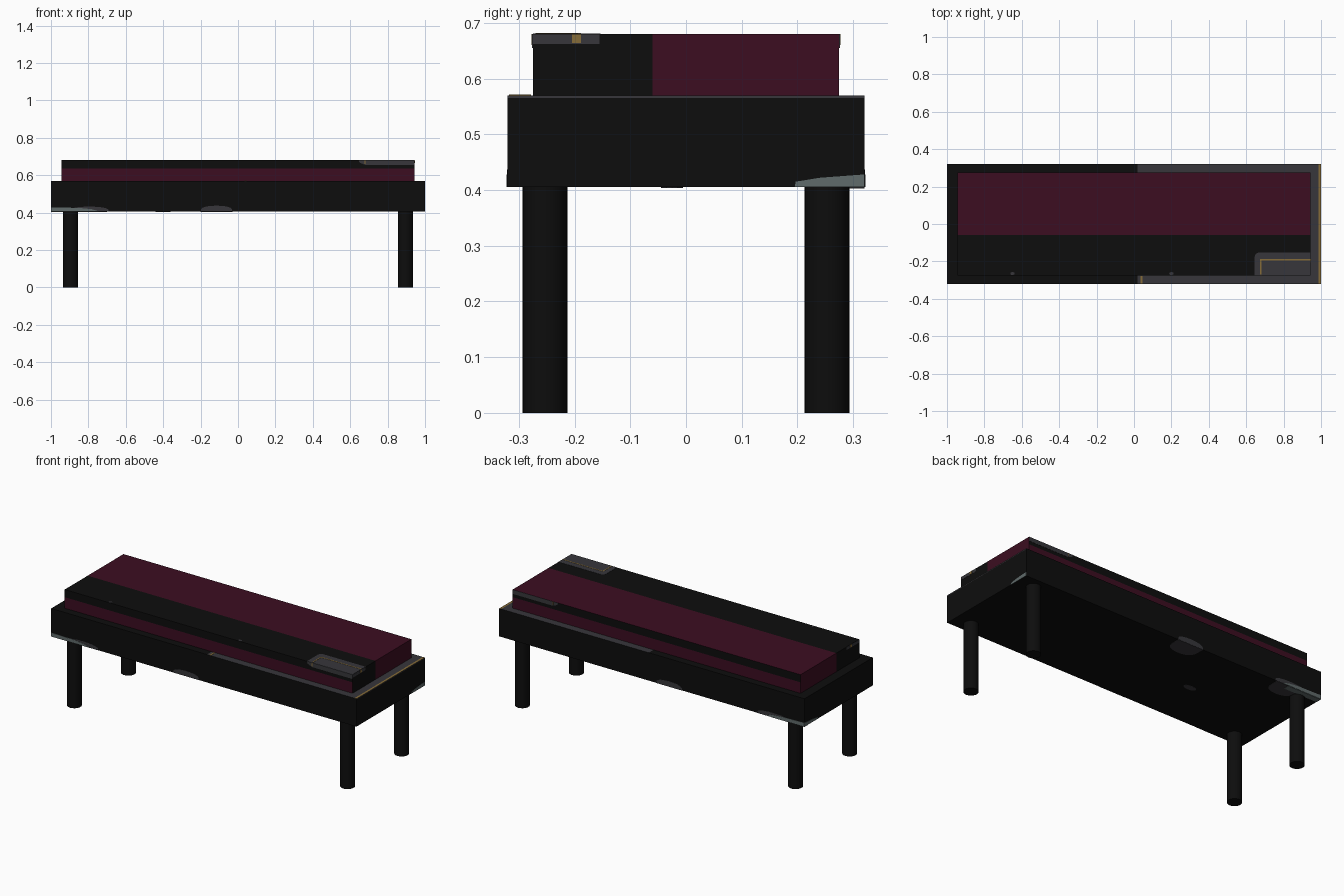
import bpy, bmesh, math
from mathutils import Vector

old = bpy.data.objects.get("Cube")
if old:
    bpy.data.objects.remove(old)


def material(name, rgb):
    m = bpy.data.materials.new(name)
    m.use_nodes = True
    m.diffuse_color = (*rgb, 1)
    m.node_tree.nodes["Principled BSDF"].inputs["Base Color"].default_value = (*rgb, 1)
    return m


BLACK = material("black", (0.004, 0.004, 0.004))
WINE = material("burgundy", (0.045, 0.004, 0.015))
GREY = material("charcoal grey", (0.038, 0.037, 0.043))
STEEL = material("steel grey", (0.115, 0.145, 0.145))
BRASS = material("brass", (0.24, 0.15, 0.04))


def finish(name, bm, mats):
    bmesh.ops.recalc_face_normals(bm, faces=bm.faces)
    mesh = bpy.data.meshes.new(name)
    bm.to_mesh(mesh)
    bm.free()
    for m in mats:
        mesh.materials.append(m)
    ob = bpy.data.objects.new(name, mesh)
    bpy.context.collection.objects.link(ob)
    return ob


def block(name, half_x, half_y, z0, z1, cuts, mats, rule):
    """Box sliced by planes, faces coloured by a rule of centre and normal."""
    bm = bmesh.new()
    bmesh.ops.create_cube(bm, size=1)
    for v in bm.verts:
        v.co = (v.co.x * 2 * half_x, v.co.y * 2 * half_y, z0 + (v.co.z + 0.5) * (z1 - z0))
    for axis, pos in cuts:
        co, no = Vector(), Vector()
        co[axis], no[axis] = pos, 1
        bmesh.ops.bisect_plane(bm, geom=bm.verts[:] + bm.edges[:] + bm.faces[:],
                               plane_co=co, plane_no=no)
    bmesh.ops.recalc_face_normals(bm, faces=bm.faces)
    bm.normal_update()
    for f in bm.faces:
        f.material_index = rule(f.calc_center_median(), f.normal)
    return finish(name, bm, mats)


def plate(name, outline, axis, pos, mat, lift=0.0015):
    """Thin inlay on the plane axis = pos; outline uses the other two axes."""
    bm = bmesh.new()
    others = [a for a in range(3) if a != axis]
    verts = []
    for p in outline:
        co = Vector()
        co[others[0]], co[others[1]], co[axis] = p[0], p[1], pos - lift
        verts.append(bm.verts.new(co))
    face = bm.faces.new(verts)
    out = bmesh.ops.extrude_face_region(bm, geom=[face])
    shift = Vector()
    shift[axis] = 2 * lift
    bmesh.ops.translate(bm, vec=shift, verts=[g for g in out["geom"] if isinstance(g, bmesh.types.BMVert)])
    return finish(name, bm, [mat])


def rect(a0, a1, b0, b1):
    return [(a0, b0), (a1, b0), (a1, b1), (a0, b1)]


def dome(a0, a1, b0, b1, power=0.6, n=12):
    """Rounded bump rising from b0 to b1 between a0 and a1."""
    mid, r = (a0 + a1) / 2, (a1 - a0) / 2
    angles = [math.pi * i / n for i in range(n + 1)]
    return [(mid + r * math.cos(t), b0 + (b1 - b0) * max(math.sin(t), 0) ** power) for t in angles]


def oval(a, b, ra, rb, n=12):
    return [(a + ra * math.cos(math.tau * i / n), b + rb * math.sin(math.tau * i / n)) for i in range(n)]


# Bench frame: black body, grey rim on its left half, brass end edge
def frame_rule(c, n):
    if n.z > 0.5:
        return 2 if c.x > 0.987 else 1 if c.x > 0.02 else 0
    return 1 if n.x > 0.5 and c.z > 0.565 else 0


block("bench_frame", 1.0, 0.32, 0.405, 0.57,
      [(0, 0.02), (0, 0.987), (2, 0.565)], [BLACK, GREY, BRASS], frame_rule)


# Cushion: burgundy with a black front band and a black upper edge
def cushion_rule(c, n):
    if abs(n.y) > 0.5:
        return 1 if c.z < 0.635 else 0
    return 1 if c.y > -0.06 else 0


block("seat_cushion", 0.943, 0.275, 0.57, 0.68,
      [(1, -0.06), (2, 0.635)], [BLACK, WINE], cushion_rule)

# Round legs
for sx, side in ((1, "left"), (-1, "right")):
    for sy, end in ((-1, "front"), (1, "back")):
        bpy.ops.mesh.primitive_cylinder_add(vertices=32, radius=0.04, depth=0.41,
                                            location=(sx * 0.895, sy * 0.253, 0.205))
        leg = bpy.context.object
        leg.name = f"{end}_{side}_leg"
        leg.data.materials.append(BLACK)
        bpy.ops.object.shade_smooth_by_angle()

# Grey corner patch on the cushion top, with a brass seam
corner = [(0.943, -0.275), (0.943, -0.153), (0.665, -0.153), (0.65, -0.16), (0.645, -0.175), (0.645, -0.275)]
plate("cushion_corner_patch", corner, 2, 0.68, GREY, 0.001)
plate("corner_seam_long", rect(0.675, 0.943, -0.194, -0.188), 2, 0.68, BRASS, 0.002)
plate("corner_seam_short", rect(0.675, 0.681, -0.27, -0.194), 2, 0.68, BRASS, 0.002)
for x in (-0.65, 0.2):
    plate("cushion_fleck", oval(x, -0.265, 0.012, 0.008), 2, 0.68, GREY, 0.001)

# Patch wrapping down the cushion sides
for sy, end in ((-1, "front"), (1, "back")):
    strip = [(0.943, 0.655), (0.943, 0.68), (0.645, 0.68), (0.65, 0.667), (0.68, 0.655)]
    plate(f"{end}_cushion_patch", strip, 1, sy * 0.275, GREY, 0.001)
    plate(f"{end}_cushion_seam", rect(0.676, 0.681, 0.66, 0.68), 1, sy * 0.275, BRASS, 0.002)
for sx, side in ((1, "left"), (-1, "right")):
    plate(f"{side}_cushion_patch", rect(-0.275, -0.155, 0.662, 0.679), 0, sx * 0.943, GREY, 0.001)
    plate(f"{side}_cushion_seam", rect(-0.205, -0.188, 0.664, 0.679), 0, sx * 0.943, BRASS, 0.002)

# Brass tick on the front rim
plate("rim_tick", rect(0.035, 0.045, -0.318, -0.278), 2, 0.57, BRASS, 0.001)

# Worn patches along the lower frame edge, front and back
for sy, end in ((-1, "front"), (1, "back")):
    y = sy * 0.32
    plate(f"{end}_middle_patch", dome(-0.2, -0.03, 0.405, 0.437), 1, y, GREY, 0.001)
    plate(f"{end}_end_patch", dome(-0.9, -0.69, 0.405, 0.432), 1, y, GREY, 0.001)
    steel = [(-1, 0.405), (-0.74, 0.405), (-0.78, 0.418), (-0.85, 0.425), (-1, 0.428)]
    plate(f"{end}_steel_edge", steel, 1, y, STEEL, 0.002)
for sx, side in ((1, "left"), (-1, "right")):
    steel = [(0.195, 0.405), (0.32, 0.405), (0.32, 0.428), (0.24, 0.422), (0.197, 0.415)]
    plate(f"{side}_steel_edge", steel, 0, sx * 1.0, STEEL, 0.001)

# Patches on the underside
plate("underside_middle_patch", dome(-0.2, -0.03, 0.32, 0.215, 0.4), 2, 0.405, GREY, 0.001)
plate("underside_end_patch", dome(-0.86, -0.7, 0.32, 0.215, 0.4), 2, 0.405, GREY, 0.001)
plate("underside_steel_edge", rect(-1, -0.78, 0.285, 0.32), 2, 0.405, STEEL, 0.002)
plate("underside_badge", oval(-0.4, -0.025, 0.04, 0.02), 2, 0.405, GREY, 0.001)
